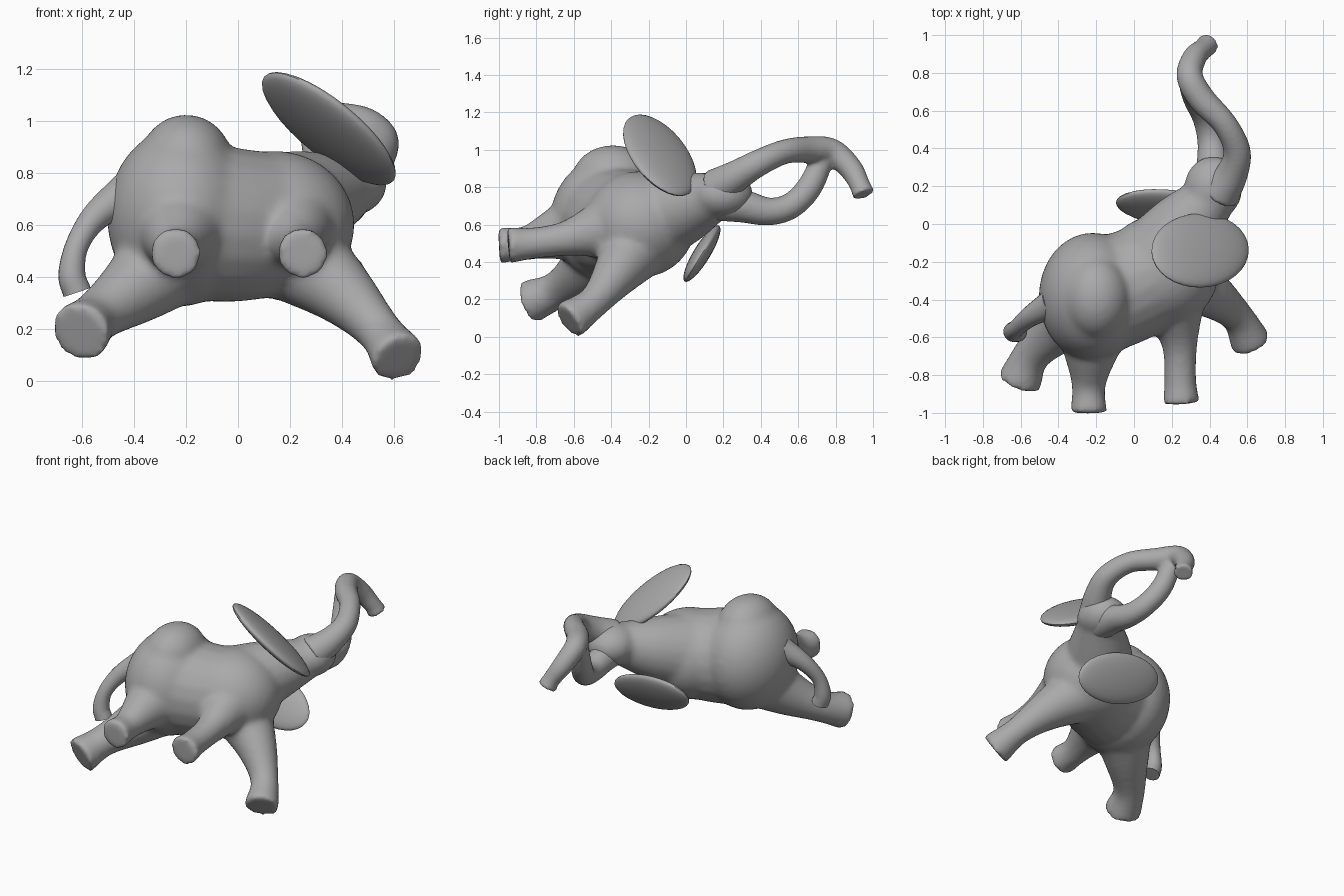
import bpy, bmesh, math
from mathutils import Vector, Matrix

if "Cube" in bpy.data.objects:
    bpy.data.objects.remove(bpy.data.objects["Cube"])

grey = bpy.data.materials.new("elephant grey")
grey.diffuse_color = (0.4, 0.4, 0.4, 1)
grey.use_nodes = True
grey.node_tree.nodes["Principled BSDF"].inputs["Base Color"].default_value = grey.diffuse_color


def spline(pts, steps=6):
    """Smooth path through (x, y, z, radius) points."""
    p = [Vector(q) for q in pts]
    p = [2 * p[0] - p[1]] + p + [2 * p[-1] - p[-2]]
    out = []
    for i in range(1, len(p) - 2):
        a, b, c, d = p[i - 1:i + 3]
        for s in range(steps):
            t = s / steps
            out.append(0.5 * (2 * b + (c - a) * t + (2 * a - 5 * b + 4 * c - d) * t * t
                              + (3 * b - a - 3 * c + d) * t ** 3))
    return out + [p[-2]]


def add_tube(bm, pts, sides=20):
    """Capped tapering tube along a smooth path."""
    path = spline(pts)
    centres = [q.to_3d() for q in path]
    side = None
    rings = []
    for i, c in enumerate(centres):
        d = (centres[min(i + 1, len(path) - 1)] - centres[max(i - 1, 0)]).normalized()
        side = d.orthogonal() if side is None else side - d * side.dot(d)
        side.normalize()
        up = d.cross(side)
        r = path[i][3]
        rings.append([bm.verts.new(c + r * (math.cos(a) * side + math.sin(a) * up))
                      for a in (2 * math.pi * k / sides for k in range(sides))])
    for a, b in zip(rings, rings[1:]):
        for k in range(sides):
            n = (k + 1) % sides
            bm.faces.new((a[k], a[n], b[n], b[k]))
    bm.faces.new(rings[0][::-1])
    bm.faces.new(rings[-1])


def add_ellipsoid(bm, centre, u, v, n):
    """Ellipsoid with three semi-axis vectors."""
    m = Matrix((u, v, n)).transposed().to_4x4()
    m.translation = centre
    bmesh.ops.create_uvsphere(bm, u_segments=32, v_segments=18, radius=1, matrix=m)


def finish(name, bm, fuse=0.0, soften=10):
    bmesh.ops.recalc_face_normals(bm, faces=bm.faces)
    me = bpy.data.meshes.new(name)
    bm.to_mesh(me)
    bm.free()
    me.materials.append(grey)
    ob = bpy.data.objects.new(name, me)
    bpy.context.collection.objects.link(ob)
    if fuse:
        rm = ob.modifiers.new("fuse", 'REMESH')
        rm.mode = 'VOXEL'
        rm.voxel_size = fuse
        rm.use_smooth_shade = True
        sm = ob.modifiers.new("soften", 'SMOOTH')
        sm.factor = 0.5
        sm.iterations = soften
    else:
        bpy.ops.object.select_all(action='DESELECT')
        bpy.context.view_layer.objects.active = ob
        ob.select_set(True)
        bpy.ops.object.shade_smooth_by_angle(angle=math.radians(45))
    return ob


# Body: rump, hump, shoulders, neck and head, fused with the four legs
body = bmesh.new()
for centre, r in [((-0.22, -0.385, 0.63), (0.285, 0.34, 0.345)),
                  ((-0.2, -0.39, 0.84), (0.18, 0.22, 0.185)),
                  ((0.14, -0.25, 0.6), (0.31, 0.3, 0.285)),
                  ((0.42, 0.19, 0.76), (0.155, 0.17, 0.13))]:
    add_ellipsoid(body, centre, (r[0], 0, 0), (0, r[1], 0), (0, 0, r[2]))
add_tube(body, [(-0.2, -0.39, 0.62, 0.31), (-0.03, -0.33, 0.6, 0.3), (0.14, -0.26, 0.6, 0.28)])
add_tube(body, [(0.12, -0.22, 0.63, 0.25), (0.27, -0.02, 0.69, 0.2), (0.42, 0.15, 0.75, 0.13)])
legs = [
    [(-0.23, -0.4, 0.5, 0.21), (-0.39, -0.54, 0.36, 0.145), (-0.54, -0.69, 0.25, 0.1), (-0.61, -0.84, 0.185, 0.12)],
    [(-0.21, -0.45, 0.61, 0.25), (-0.23, -0.69, 0.55, 0.145), (-0.24, -0.86, 0.5, 0.09), (-0.24, -1.0, 0.49, 0.1)],
    [(0.2, -0.35, 0.6, 0.2), (0.24, -0.62, 0.53, 0.1), (0.245, -0.82, 0.5, 0.085), (0.25, -0.95, 0.49, 0.1)],
    [(0.2, -0.26, 0.5, 0.2), (0.4, -0.37, 0.34, 0.13), (0.545, -0.49, 0.19, 0.088), (0.62, -0.63, 0.085, 0.11)],
]
for leg in legs:
    add_tube(body, leg)
finish("body_and_legs", body, fuse=0.018)

# Trunk: arches up and over; the lower branch curls up to meet it
trunk = bmesh.new()
add_tube(trunk, [(0.45, 0.16, 0.79, 0.11), (0.52, 0.27, 0.86, 0.085), (0.545, 0.39, 0.93, 0.072),
                 (0.48, 0.53, 0.99, 0.066), (0.36, 0.66, 1.0, 0.072), (0.295, 0.78, 0.99, 0.07),
                 (0.32, 0.88, 0.9, 0.064), (0.37, 0.93, 0.81, 0.055), (0.39, 0.95, 0.76, 0.062)])
add_tube(trunk, [(0.42, 0.16, 0.72, 0.1), (0.42, 0.3, 0.7, 0.09), (0.41, 0.44, 0.67, 0.075),
                 (0.38, 0.56, 0.7, 0.07), (0.33, 0.66, 0.8, 0.068), (0.3, 0.73, 0.95, 0.062)])
finish("trunk", trunk, fuse=0.012, soften=5)

# Ears: flattened discs, one raised and one hanging below the head
for name, centre, u, v, half in [
        ("raised_ear", (0.35, -0.14, 0.97), (0.25, 0.045, -0.2), (0.06, -0.19, 0.08), 0.05),
        ("hanging_ear", (0.2, 0.085, 0.445), (-0.29, 0.045, 0.075), (0.06, 0.08, 0.13), 0.045)]:
    ear = bmesh.new()
    n = Vector(u).cross(Vector(v)).normalized() * half
    add_ellipsoid(ear, centre, u, v, n)
    finish(name, ear)

# Tail: hangs away from the rump to a thick tuft
tail = bmesh.new()
add_tube(tail, [(-0.43, -0.42, 0.72, 0.08), (-0.55, -0.49, 0.63, 0.055), (-0.62, -0.55, 0.52, 0.045),
                (-0.64, -0.57, 0.41, 0.052), (-0.62, -0.57, 0.34, 0.055)])
finish("tail", tail)
